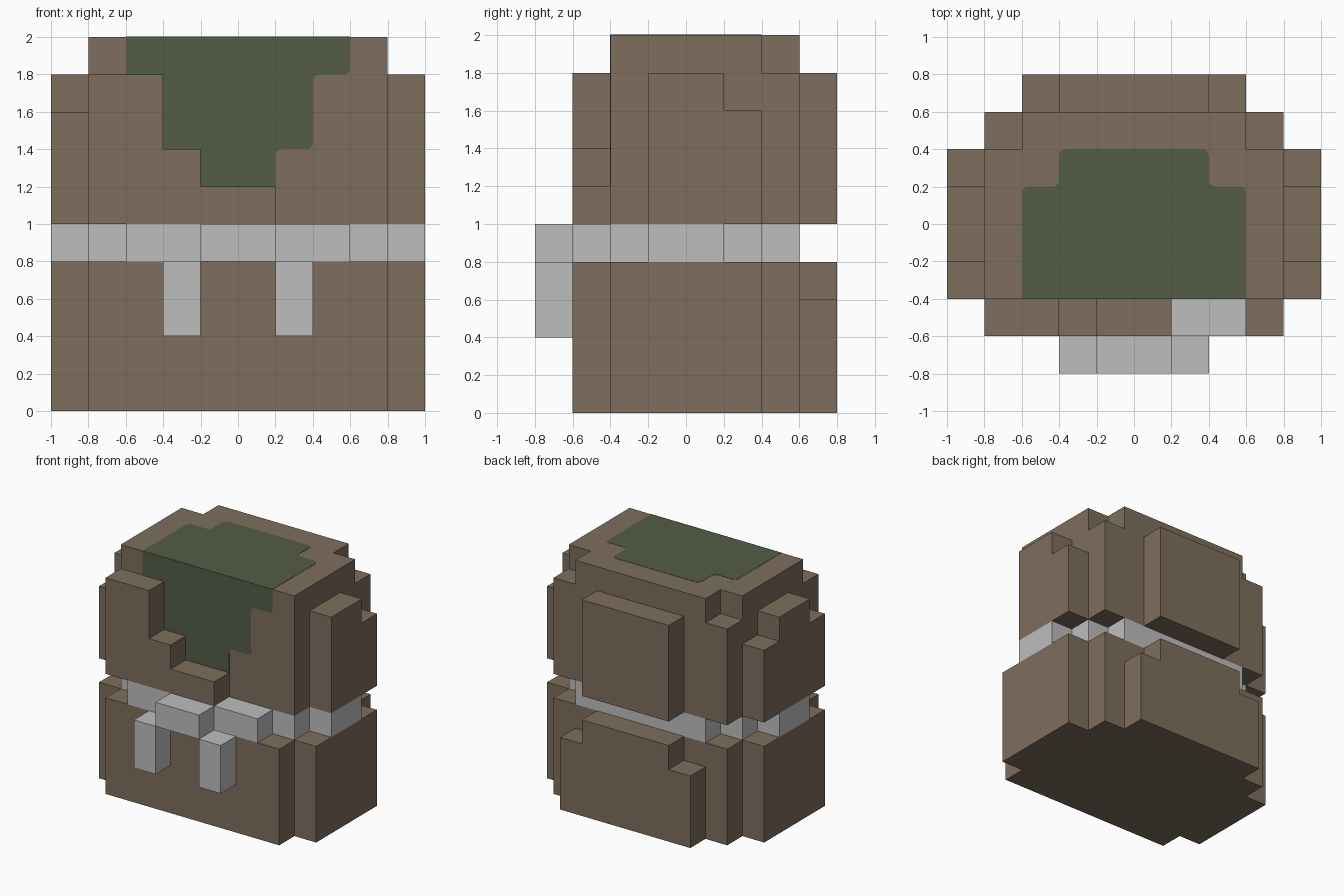
import bpy
import bmesh
from mathutils import Vector

U = 0.2  # size of one block

cube = bpy.data.objects.get("Cube")
if cube:
    bpy.data.objects.remove(cube, do_unlink=True)


def material(name, colour):
    mat = bpy.data.materials.new(name)
    mat.use_nodes = True
    mat.diffuse_color = (*colour, 1)
    mat.node_tree.nodes["Principled BSDF"].inputs["Base Color"].default_value = (*colour, 1)
    return mat


brown = material("brown", (0.209, 0.156, 0.109))
green = material("moss_green", (0.087, 0.109, 0.061))
pale = material("pale_grey", (0.515, 0.515, 0.515))


def finish(name, bm, mat):
    mesh = bpy.data.meshes.new(name)
    bm.to_mesh(mesh)
    bm.free()
    mesh.materials.append(mat)
    obj = bpy.data.objects.new(name, mesh)
    bpy.context.collection.objects.link(obj)
    return obj


def blocks(name, mat, boxes):
    """One clean outer shell around boxes given in block units as (x range, y range, z range)."""
    cells = {(x, y, z) for bx, by, bz in boxes
             for x in range(*bx) for y in range(*by) for z in range(*bz)}
    bm = bmesh.new()
    for cell in cells:
        for axis in range(3):
            for side in (0, 1):
                near = list(cell)
                near[axis] += 2 * side - 1
                if tuple(near) in cells:
                    continue
                loop = []
                for a, b in ((0, 0), (1, 0), (1, 1), (0, 1)):
                    p = Vector(cell)
                    p[axis] += side
                    p[(axis + 1) % 3] += a
                    p[(axis + 2) % 3] += b
                    loop.append(bm.verts.new(p * U))
                bm.faces.new(loop if side else loop[::-1])
    bmesh.ops.remove_doubles(bm, verts=bm.verts, dist=U / 100)
    bmesh.ops.dissolve_limit(bm, angle_limit=0.01, verts=bm.verts, edges=bm.edges)
    return finish(name, bm, mat)


def patch(name, mat, outline, place, rounded, normal):
    """Thin painted plate with chosen outline corners rounded."""
    bm = bmesh.new()
    verts = [bm.verts.new(place(a * U, b * U)) for a, b in outline]
    face = bm.faces.new(verts)
    bmesh.ops.bevel(bm, geom=[verts[i] for i in rounded], offset=0.035,
                    segments=4, profile=0.5, affect='VERTICES')
    out = bmesh.ops.extrude_face_region(bm, geom=bm.faces[:])
    top = [v for v in out["geom"] if isinstance(v, bmesh.types.BMVert)]
    bmesh.ops.translate(bm, verts=top, vec=Vector(normal) * 0.002)
    bmesh.ops.recalc_face_normals(bm, faces=bm.faces)
    return finish(name, bm, mat)


# Lower body: stepped plan with a notched plate on the back
blocks("lower_body", brown, [
    ((-4, 4), (-3, 3), (0, 4)),
    ((-5, 5), (-2, 2), (0, 4)),
    ((-3, 3), (3, 4), (0, 3)),
    ((-2, 2), (3, 4), (0, 4)),
])

# Upper body: core, back, side slabs and the front layer stepping down to one side
blocks("upper_body", brown, [
    ((-4, 4), (-2, 2), (5, 10)),
    ((-4, 4), (2, 3), (5, 9)),
    ((-3, 3), (2, 3), (9, 10)),
    ((-2, 2), (3, 4), (5, 9)),
    ((-5, -4), (-2, 2), (5, 8)),
    ((-5, -4), (-1, 1), (8, 9)),
    ((4, 5), (-1, 2), (5, 8)),
    ((4, 5), (-1, 1), (8, 9)),
    ((-4, -2), (-3, -2), (5, 9)),
    ((-2, -1), (-3, -2), (5, 7)),
    ((-1, 1), (-3, -2), (5, 6)),
])

# Recessed band between the two halves, with its front block
blocks("middle_band", pale, [
    ((-4, 4), (-2, 2), (4, 5)),
    ((-3, 3), (-3, 3), (4, 5)),
    ((-5, 5), (-1, 1), (4, 5)),
    ((-1, 1), (-4, -3), (4, 5)),
])

# Two hanging pegs on the front
for side, x in (("right", -2), ("left", 1)):
    blocks(side + "_peg", pale, [((x, x + 1), (-4, -3), (2, 4))])

# Green patch running over the top and down the front
patch("top_patch", green,
      [(-3, -2), (3, -2), (3, 1), (2, 1), (2, 2), (-2, 2), (-2, 1), (-3, 1)],
      lambda a, b: (a, b, 10 * U), range(2, 8), (0, 0, 1))
patch("front_patch", green,
      [(-3, 10), (-3, 9), (-2, 9), (-2, 7), (-1, 7), (-1, 6),
       (1, 6), (1, 7), (2, 7), (2, 9), (3, 9), (3, 10)],
      lambda a, b: (a, -2 * U, b), range(7, 11), (0, -1, 0))
